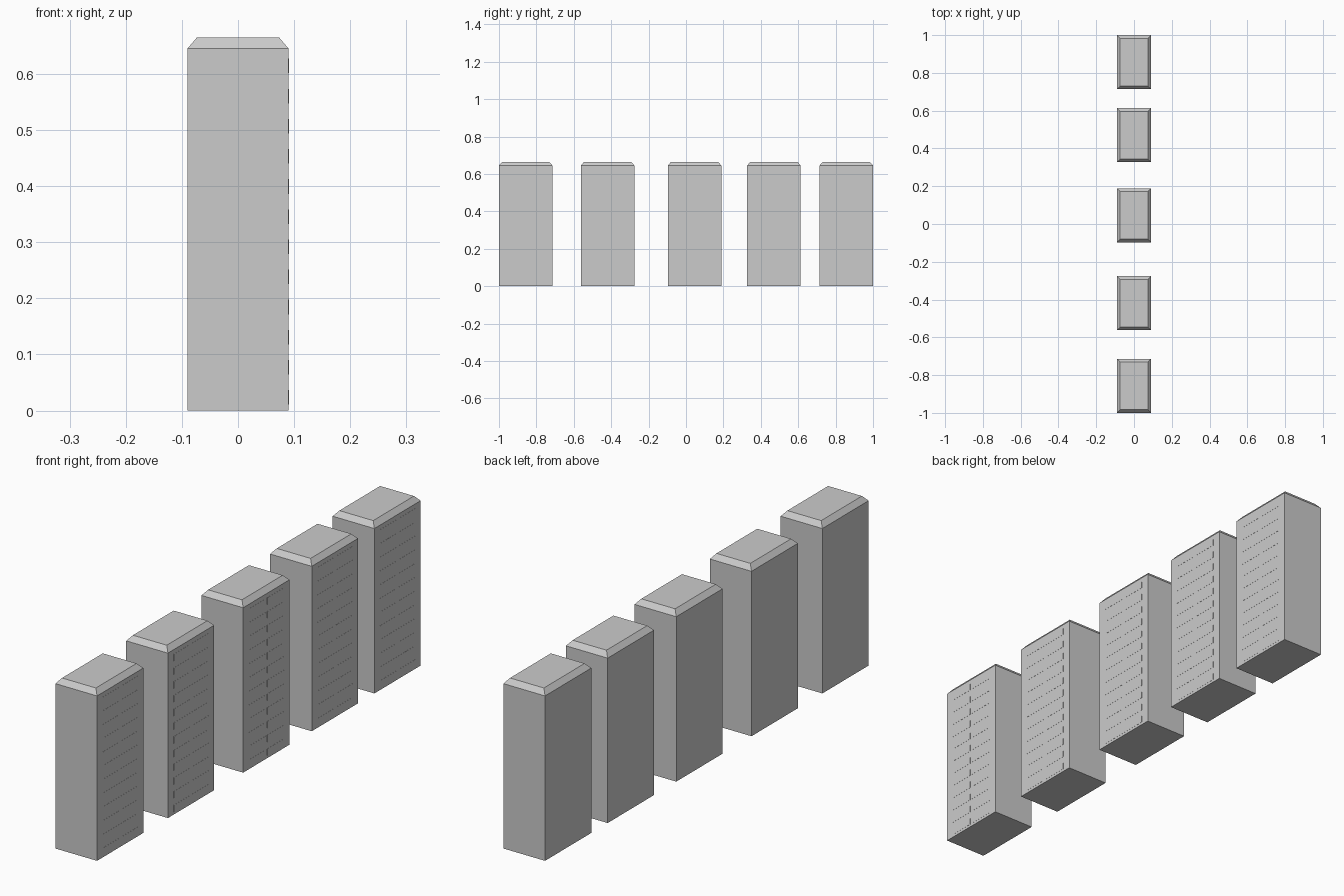
import bpy, bmesh

if "Cube" in bpy.data.objects:
    bpy.data.objects.remove(bpy.data.objects["Cube"])

HALF_X, HALF_Y = 0.0902, 0.143
WALL_H, ROOF_H, BEVEL = 0.645, 0.665, 0.017
CENTRES = [-0.857, -0.419, 0.046, 0.470, 0.857]
ROWS, PITCH, FIRST_Z = 12, 0.0537, 0.0235
WIN_W, WIN_H, WIN_Y = 0.102, 0.026, 0.0565

glass = bpy.data.materials.new("window_grey")
glass.diffuse_color = (0.66, 0.66, 0.66, 1)
glass.use_nodes = True
glass.node_tree.nodes["Principled BSDF"].inputs["Base Color"].default_value = glass.diffuse_color


def make_object(name, bm, y, material=None):
    bmesh.ops.recalc_face_normals(bm, faces=bm.faces)
    mesh = bpy.data.meshes.new(name)
    bm.to_mesh(mesh)
    bm.free()
    if material:
        mesh.materials.append(material)
    obj = bpy.data.objects.new(name, mesh)
    obj.location.y = y
    bpy.context.collection.objects.link(obj)


def tower(name, y):
    # Walls with a chamfered roof: stacked rectangles bridged together
    bm = bmesh.new()
    rings = []
    for z, inset in ((0, 0), (WALL_H, 0), (ROOF_H, BEVEL)):
        hx, hy = HALF_X - inset, HALF_Y - inset
        rings.append([bm.verts.new((sx * hx, sy * hy, z))
                      for sx, sy in ((-1, -1), (1, -1), (1, 1), (-1, 1))])
    for low, high in zip(rings, rings[1:]):
        for i in range(4):
            j = (i + 1) % 4
            bm.faces.new((low[i], low[j], high[j], high[i]))
    bm.faces.new(rings[0][::-1])
    bm.faces.new(rings[-1])
    make_object(name, bm, y)


def windows(name, y):
    # Two columns of window strips lying on the right-hand wall
    bm = bmesh.new()
    x = HALF_X + 0.0005
    for row in range(ROWS):
        z = FIRST_Z + row * PITCH
        for side in (-1, 1):
            c = side * WIN_Y
            face = bm.faces.new([bm.verts.new((x, c + a * WIN_W / 2, z + b * WIN_H / 2))
                          for a, b in ((-1, -1), (1, -1), (1, 1), (-1, 1))])
    # Give the panes a sliver of depth reaching into the wall
    ret = bmesh.ops.extrude_face_region(bm, geom=bm.faces[:], use_keep_orig=True)
    moved = [g for g in ret["geom"] if isinstance(g, bmesh.types.BMVert)]
    bmesh.ops.translate(bm, verts=moved, vec=(-0.001, 0, 0))
    make_object(name, bm, y, glass)


for n, y in enumerate(CENTRES, 1):
    tower(f"tower_{n}", y)
    windows(f"tower_{n}_windows", y)
